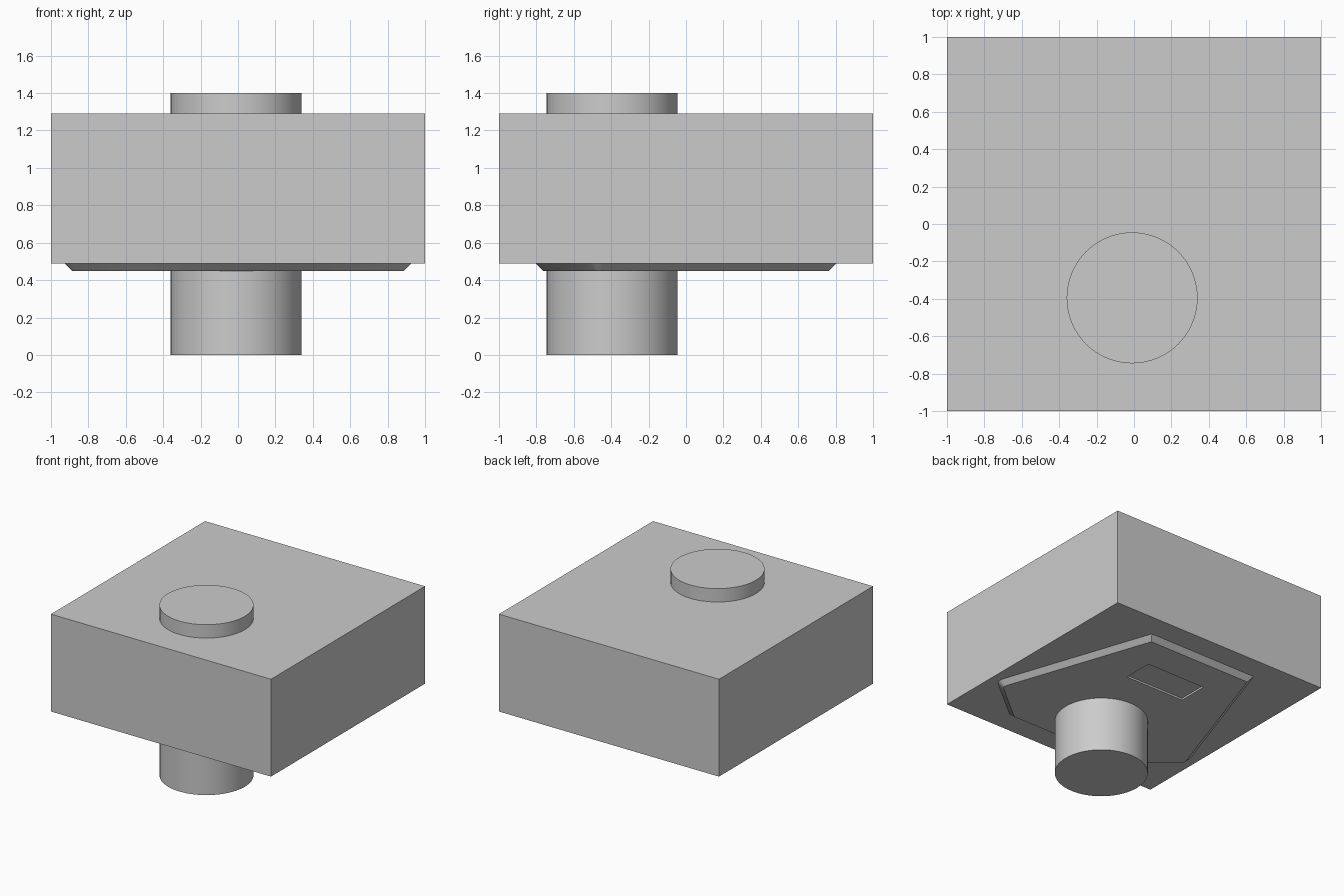
import bpy, bmesh
from math import radians
from mathutils import Vector

if "Cube" in bpy.data.objects:
    bpy.data.objects.remove(bpy.data.objects["Cube"], do_unlink=True)

grey = bpy.data.materials.new("plain_grey")
grey.use_nodes = True
grey.diffuse_color = (0.6, 0.6, 0.6, 1)
grey.node_tree.nodes["Principled BSDF"].inputs["Base Color"].default_value = grey.diffuse_color


def finish(name):
    ob = bpy.context.object
    ob.name = name
    ob.data.materials.append(grey)
    return ob


def block(name, centre, size):
    bpy.ops.mesh.primitive_cube_add(size=1, location=centre)
    ob = finish(name)
    ob.scale = size
    bpy.ops.object.transform_apply(location=False, rotation=False)
    return ob


def rounded(a, corner, b, cut, steps=6):
    """Curve that replaces a corner between neighbours a and b."""
    start = corner + (a - corner).normalized() * cut
    end = corner + (b - corner).normalized() * cut
    return [start.lerp(corner, i / steps).lerp(corner.lerp(end, i / steps), i / steps)
            for i in range(steps + 1)]


def offset(points, d):
    """Move every edge of a counter-clockwise outline inward by d."""
    result = []
    for i, p in enumerate(points):
        e1 = (p - points[i - 1]).normalized()
        e2 = (points[(i + 1) % len(points)] - p).normalized()
        n1, n2 = Vector((-e1.y, e1.x)), Vector((-e2.y, e2.x))
        result.append(p + (n1 + n2) * d / (1 + n1.dot(n2)))
    return result


# Main block
block("body", (0, 0, 0.89), (2, 2, 0.8))

# Round post running through the block
bpy.ops.mesh.primitive_cylinder_add(vertices=64, radius=0.35, depth=1.4,
                                    location=(-0.01, -0.395, 0.7))
finish("post")
bpy.ops.object.shade_smooth_by_angle(angle=radians(30))

# Underside plate: mirrored six-sided outline with rounded side corners
front, side, back = Vector((0.55, -0.805)), Vector((0.94, -0.485)), Vector((0.5, 0.805))
half = [front] + rounded(front, side, back, 0.055) + [back]
outline = half + [Vector((-p.x, p.y)) for p in reversed(half)]
bm = bmesh.new()
upper = [bm.verts.new((p.x, p.y, 0.49)) for p in outline]
lower = [bm.verts.new((p.x, p.y, 0.45)) for p in offset(outline, 0.04)]
bm.faces.new(upper)
bm.faces.new(lower[::-1])
for i in range(len(upper)):
    bm.faces.new((upper[i - 1], lower[i - 1], lower[i], upper[i]))
bmesh.ops.recalc_face_normals(bm, faces=bm.faces)
mesh = bpy.data.meshes.new("underside_plate")
bm.to_mesh(mesh)
bm.free()
plate = bpy.data.objects.new("underside_plate", mesh)
bpy.context.collection.objects.link(plate)
plate.data.materials.append(grey)

# Shallow rectangular recess in the plate
cutter = block("recess_cutter", (0, 0.365, 0.44), (0.54, 0.25, 0.05))
cutter.hide_render = True
bpy.context.view_layer.objects.active = plate
cut = plate.modifiers.new("recess", 'BOOLEAN')
cut.operation = 'DIFFERENCE'
cut.solver = 'EXACT'
cut.object = cutter
bpy.ops.object.modifier_apply(modifier=cut.name)
bpy.data.objects.remove(cutter, do_unlink=True)
bpy.ops.object.select_all(action='DESELECT')
plate.select_set(True)
bpy.ops.object.shade_smooth_by_angle(angle=radians(30))
